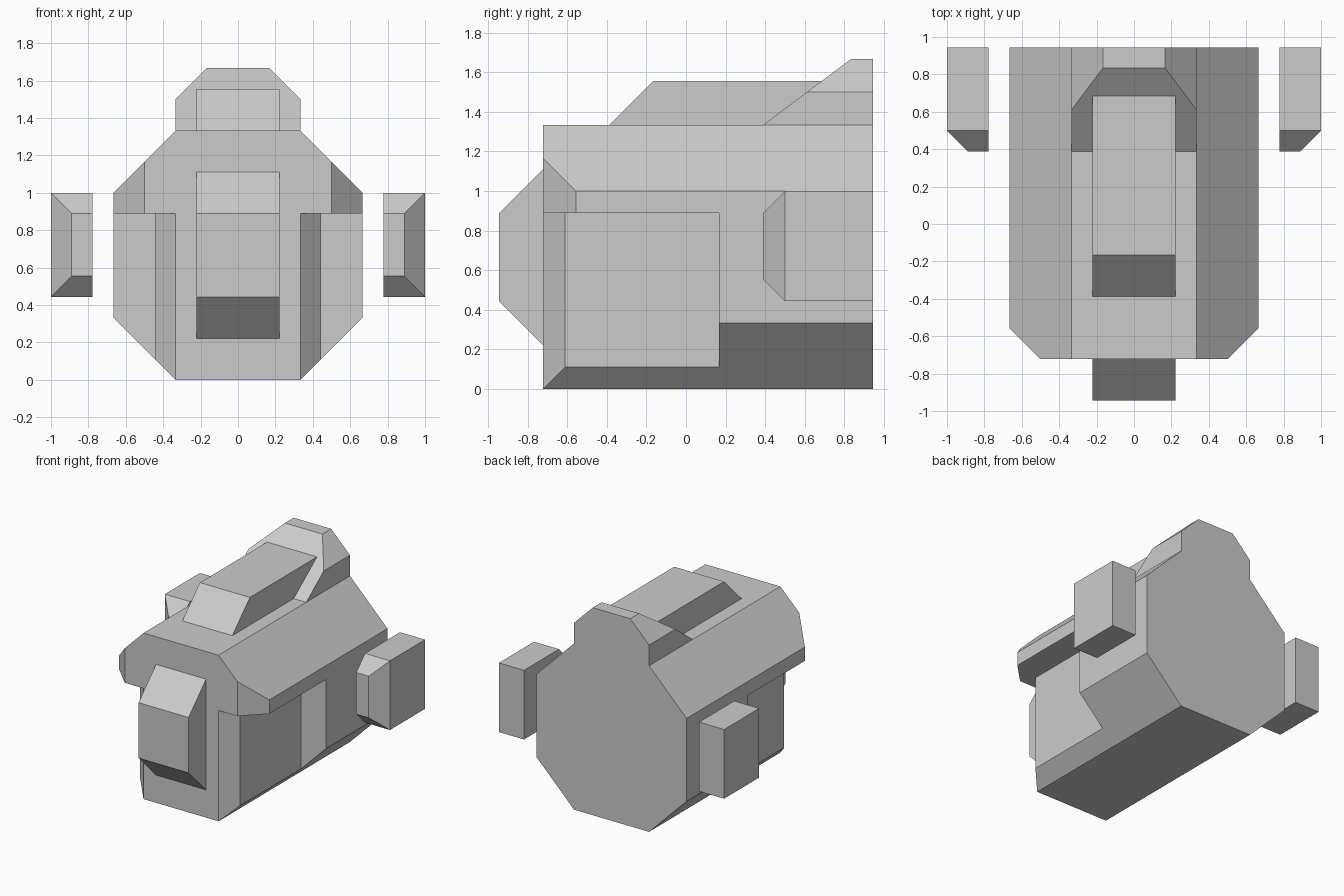
import bpy, bmesh

if "Cube" in bpy.data.objects:
    bpy.data.objects.remove(bpy.data.objects["Cube"])

U = 1 / 18  # the model sits on a regular grid of this step


def loft(name, sections):
    """Closed solid through sections holding equal numbers of 3D points."""
    bm = bmesh.new()
    rings = [[bm.verts.new([c * U for c in p]) for p in s] for s in sections]
    for a, b in zip(rings, rings[1:]):
        n = len(a)
        for i in range(n):
            j = (i + 1) % n
            bm.faces.new((a[i], a[j], b[j], b[i]))
    bm.faces.new(rings[0])
    bm.faces.new(rings[-1])
    bmesh.ops.recalc_face_normals(bm, faces=bm.faces)
    mesh = bpy.data.meshes.new(name)
    bm.to_mesh(mesh)
    bm.free()
    obj = bpy.data.objects.new(name, mesh)
    bpy.context.collection.objects.link(obj)
    return obj


def rect(x0, x1, y, z0, z1):
    return [(x0, y, z0), (x1, y, z0), (x1, y, z1), (x0, y, z1)]


def upright(name, plan, z0, z1, side):
    return loft(name, [[(side * x, y, z) for x, y in plan] for z in (z0, z1)])


def cut(obj, cutter):
    mod = obj.modifiers.new("cut", 'BOOLEAN')
    mod.operation = 'DIFFERENCE'
    mod.solver = 'EXACT'
    mod.object = cutter
    cutter.hide_render = True
    bpy.context.view_layer.objects.active = obj
    bpy.ops.object.modifier_apply(modifier=mod.name)
    bpy.data.objects.remove(cutter)


# Main hull: octagonal section running front to back
octagon = [(-6, 0), (6, 0), (12, 6), (12, 18), (6, 24), (-6, 24), (-12, 18), (-12, 6)]
hull = loft("hull", [[(x, y, z) for x, z in octagon] for y in (-13, 17)])

# Lower side recesses and bevelled front corners of the overhang
recess = [(4, -15), (8, -11), (8, 3), (15, 3), (15, -15)]
corner = [(7, -15), (15, -7), (15, -15)]
for side in (1, -1):
    cut(hull, upright("recess_cutter", recess, -2, 16, side))
    cut(hull, upright("corner_cutter", corner, 15, 27, side))

# Nose block on the front
loft("nose", [rect(-4, 4, -13, 4, 20), rect(-4, 4, -17, 8, 16)])

# Rear fin with a sloping front
fin = [(-6, 24), (6, 24), (6, 27), (3, 30), (-3, 30), (-6, 27)]
loft("rear_fin", [[(x, 7 + (z - 24) * 4 / 3, z) for x, z in fin],
                  [(x, 17, z) for x, z in fin]])

# Top ridge that ends against the fin slope
ridge = [(-7, 24), (-3, 28), (7 + 16 / 3, 28), (7, 24)]
loft("top_ridge", [[(x, y, z) for y, z in ridge] for x in (-4, 4)])

# Side pods, bevelled at the front
for side, label in ((1, "right"), (-1, "left")):
    loft(label + "_pod", [rect(14 * side, 16 * side, 7, 10, 16),
                          rect(14 * side, 18 * side, 9, 8, 18),
                          rect(14 * side, 18 * side, 17, 8, 18)])
